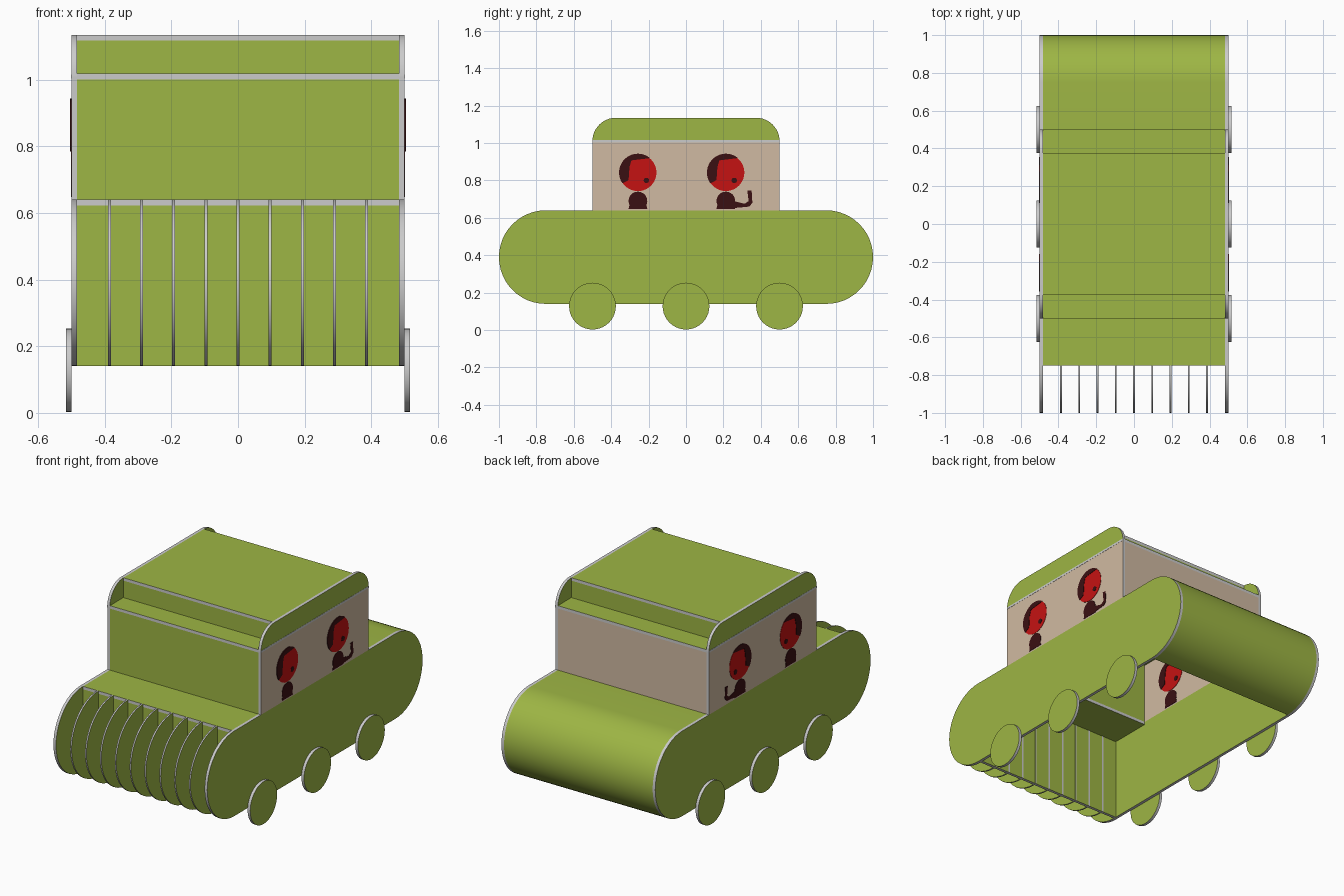
import bpy, bmesh
from math import sin, cos, radians

cube = bpy.data.objects.get("Cube")
if cube:
    bpy.data.objects.remove(cube, do_unlink=True)

T = 0.017            # panel thickness
IN = 0.5 - T         # inner face of the side panels
BOT, DECK, SILL, TOP = 0.14, 0.64, 1.01, 1.135
MID = (BOT + DECK) / 2


def material(name, r, g, b):
    m = bpy.data.materials.new(name)
    m.use_nodes = True
    m.diffuse_color = (r, g, b, 1)
    m.node_tree.nodes["Principled BSDF"].inputs["Base Color"].default_value = (r, g, b, 1)
    return m


GREEN = material("leaf green", 0.34, 0.465, 0.058)
GREY = material("edge grey", 0.6, 0.6, 0.6)
TAN = material("window tan", 0.63, 0.49, 0.36)
RED = material("face red", 0.56, 0.006, 0.006)
DARK = material("dark brown", 0.042, 0.005, 0.006)
parts = []


def finish(name, bm, mats, rule):
    bmesh.ops.recalc_face_normals(bm, faces=bm.faces)
    for f in bm.faces:
        f.material_index = rule(f)
    me = bpy.data.meshes.new(name)
    bm.to_mesh(me)
    bm.free()
    for m in mats:
        me.materials.append(m)
    ob = bpy.data.objects.new(name, me)
    bpy.context.collection.objects.link(ob)
    parts.append(ob)


def prism(name, pts, x0, x1, face, edge=GREY, rule=None):
    """Extrude a (y, z) outline along x; caps take one colour, rim another."""
    bm = bmesh.new()
    f = bm.faces.new([bm.verts.new((x0, y, z)) for y, z in pts])
    ext = bmesh.ops.extrude_face_region(bm, geom=[f])["geom"]
    bmesh.ops.translate(bm, vec=(x1 - x0, 0, 0),
                        verts=[v for v in ext if isinstance(v, bmesh.types.BMVert)])
    finish(name, bm, [face, edge], rule or (lambda f: 0 if abs(f.normal.x) > 0.9 else 1))


def panel(name, y0, y1, z0, z1, color):
    """Flat board between the sides; broad faces coloured, thin edges grey."""
    thin_y = (y1 - y0) < (z1 - z0)
    prism(name, [(y0, z0), (y1, z0), (y1, z1), (y0, z1)], -IN, IN, color,
          rule=lambda f: 0 if abs(f.normal.y if thin_y else f.normal.z) > 0.9 else 1)


def arc(cy, cz, r, a0, a1, n=24):
    angles = [radians(a0 + (a1 - a0) * i / n) for i in range(n + 1)]
    return [(cy + r * cos(a), cz + r * sin(a)) for a in angles]


def disc(cy, cz, r, n=40):
    return arc(cy, cz, r, 0, 360, n)[:-1]


def rect(y0, y1, z0, z1):
    return [(y0, z0), (y1, z0), (y1, z1), (y0, z1)]


# Sides: lower body, window band and rounded top
body = arc(0.75, MID, 0.25, -90, 90) + arc(-0.75, MID, 0.25, 90, 270)
crown = [(-0.5, SILL), (0.5, SILL)] + arc(0.375, SILL, 0.125, 0, 90, 12) \
    + arc(-0.375, SILL, 0.125, 90, 180, 12)[:-1]
crown = crown[:2] + crown[3:]


def passenger(name, y, waving, x0, x1, x2):
    """Painted bust: x0..x1 for the face, x0..x2 for the layer over it."""
    z = 0.842
    prism(name + "_face", disc(y, z, 0.099), x0, x1, RED, RED)
    hair = arc(y, z, 0.101, 50, 215, 20) + [(y - 0.05, z - 0.04), (y - 0.045, z + 0.03),
                                            (y - 0.035, z + 0.065)]
    prism(name + "_hair", hair, x0, x2, DARK, DARK)
    prism(name + "_mouth", disc(y + 0.045, z - 0.042, 0.015, 10), x0, x2, DARK, DARK)
    bust = arc(y, 0.69, 0.05, -25, 205, 20) + [(y - 0.05, 0.648), (y + 0.05, 0.648)]
    prism(name + "_bust", bust, x0, x1, DARK, DARK)
    if waving:
        arm = [(y + 0.04, 0.652), (y + 0.125, 0.66), (y + 0.142, 0.68), (y + 0.138, 0.745),
               (y + 0.115, 0.745), (y + 0.122, 0.69), (y + 0.1, 0.675), (y + 0.04, 0.69)]
        prism(name + "_arm", arm, x0, x1, DARK, DARK)


for side, s in (("left", 1), ("right", -1)):
    a, b = s * IN, s * 0.5
    prism(side + "_body_side", body, a, b, GREEN)
    prism(side + "_window_band", rect(-0.5, 0.5, DECK, SILL), a, b, TAN)
    prism(side + "_roof_side", crown, a, b, GREEN)
    prism(side + "_window_trim", rect(-0.5, 0.5, SILL - 0.006, SILL + 0.006),
          b, s * 0.501, GREY)
    # Wheels
    for pos, y in (("front", -0.5), ("middle", 0), ("rear", 0.5)):
        prism(f"{side}_{pos}_wheel", disc(y, 0.128, 0.125), b, s * (0.5 + T), GREEN)
    # Passengers painted on both faces of the window band
    for face, x, d in (("outer", b, s), ("inner", a, -s)):
        for who, y, waving in (("front_passenger", -0.257, False), ("rear_passenger", 0.213, True)):
            passenger(f"{side}_{face}_{who}", y, waving, x - d * 0.001, x + d * 0.002, x + d * 0.004)

# Boards between the sides
panel("front_panel", -0.75, -0.75 + T, BOT, DECK - T, GREEN)
panel("hood", -0.75, -0.5 + T, DECK - T, DECK, GREEN)
panel("windshield", -0.5, -0.5 + T, DECK, SILL - T / 2, GREEN)
panel("rear_window", 0.5 - T, 0.5, DECK, SILL - T / 2, TAN)
for end, s in (("front", -1), ("rear", 1)):
    lo, hi = sorted((s * (0.375 - T), s * 0.5))
    panel(end + "_ledge", lo, hi, SILL - T / 2, SILL + T / 2, GREEN)
    lo, hi = sorted((s * (0.375 - T), s * 0.375))
    panel(end + "_roof_step", lo, hi, SILL + T / 2, TOP - T, GREEN)
panel("roof", -0.375, 0.375, TOP - T, TOP, GREEN)

# Rear deck curling down into the rounded tail
start = 0.5 - T
shell = [(start, DECK)] + arc(0.75, MID, 0.25, 90, -90) \
    + arc(0.75, MID, 0.25 - T, -90, 90) + [(start, DECK - T)]


def shell_rule(f):
    c = f.calc_center_median()
    cap = abs(f.normal.x) > 0.9
    rim = f.normal.y < -0.99 and (c.y < start + 0.001 or c.z < BOT + T)
    return 1 if cap or rim else 0


prism("rear_shell", shell, -IN, IN, GREEN, rule=shell_rule)

# Half-round grille fins slotted through the front panel
fin = arc(-0.75, MID, 0.25, 90, 270) + [(-0.75 + T + 0.002, BOT), (-0.75 + T + 0.002, DECK - T),
                                        (-0.75, DECK - T)]
for i in range(-4, 5):
    x = i * 0.0966
    prism(f"grille_fin_{i + 5}", fin, x - 0.0045, x + 0.0045, GREEN)

# Smooth the curved rims, keep the board edges crisp
bpy.ops.object.select_all(action="DESELECT")
for ob in parts:
    ob.select_set(True)
bpy.context.view_layer.objects.active = parts[0]
bpy.ops.object.shade_smooth_by_angle()
